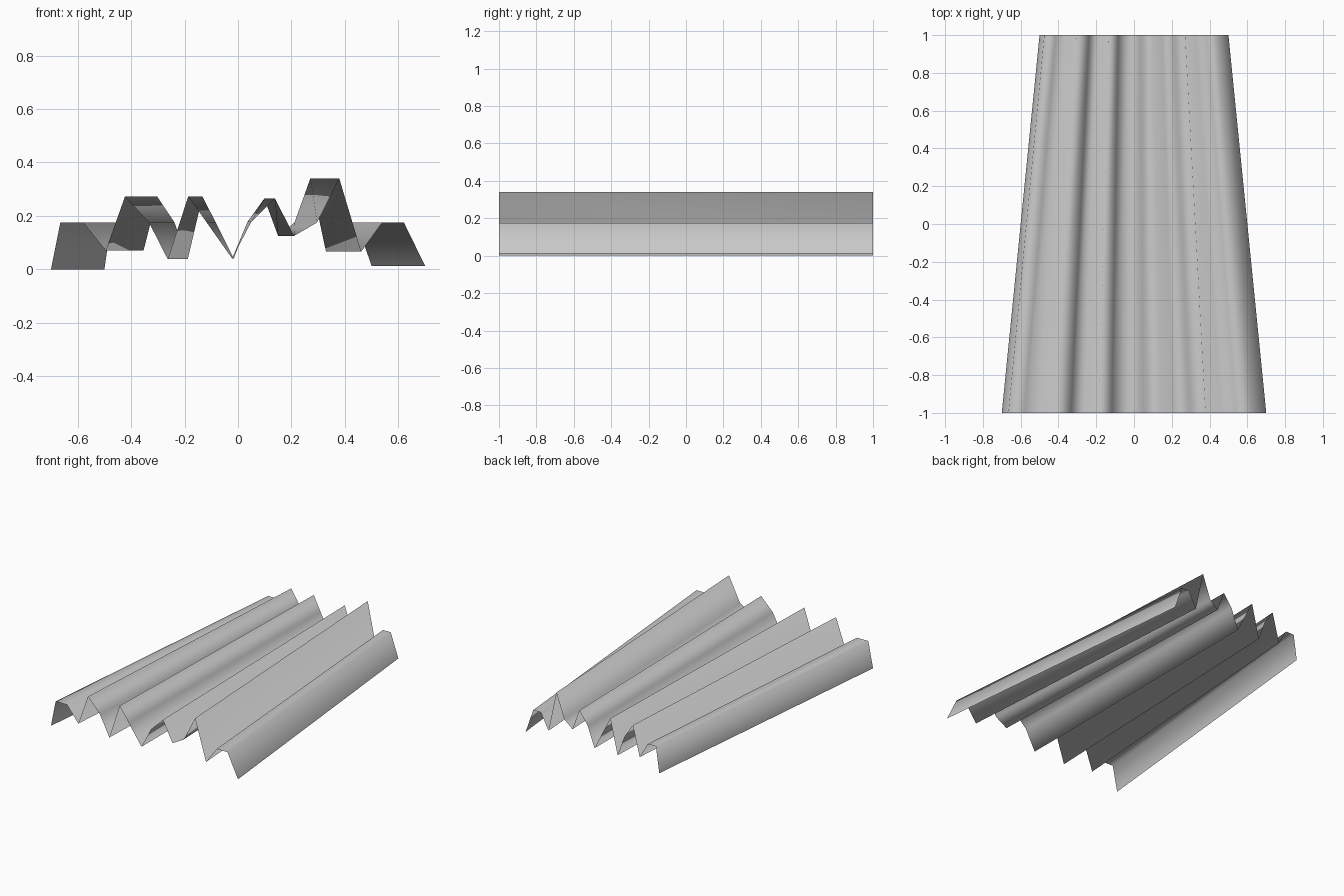
import bpy, bmesh

if "Cube" in bpy.data.objects:
    bpy.data.objects.remove(bpy.data.objects["Cube"])

# Zig-zag cross-section at the wide front end (x, z)
profile = [
    (-0.70, 0.0), (-0.665, 0.175), (-0.58, 0.175), (-0.495, 0.07),
    (-0.423, 0.272), (-0.333, 0.175), (-0.263, 0.038), (-0.186, 0.273),
    (-0.117, 0.175), (-0.022, 0.04), (0.05, 0.178), (0.138, 0.265),
    (0.21, 0.125), (0.296, 0.175), (0.379, 0.34), (0.461, 0.066),
    (0.54, 0.175), (0.621, 0.175), (0.70, 0.013),
]
BACK_SCALE = 0.5 / 0.7

# Single-thickness pleated sheet, narrowing towards the back
bm = bmesh.new()
front = [bm.verts.new((x, -1, z)) for x, z in profile]
back = [bm.verts.new((x * BACK_SCALE, 1, z)) for x, z in profile]
for i in range(len(profile) - 1):
    face = bm.faces.new((front[i], front[i + 1], back[i + 1], back[i]))
    face.smooth = True

mesh = bpy.data.meshes.new("pleated_sheet")
bm.to_mesh(mesh)
bm.free()
sheet = bpy.data.objects.new("pleated_sheet", mesh)
bpy.context.collection.objects.link(sheet)
